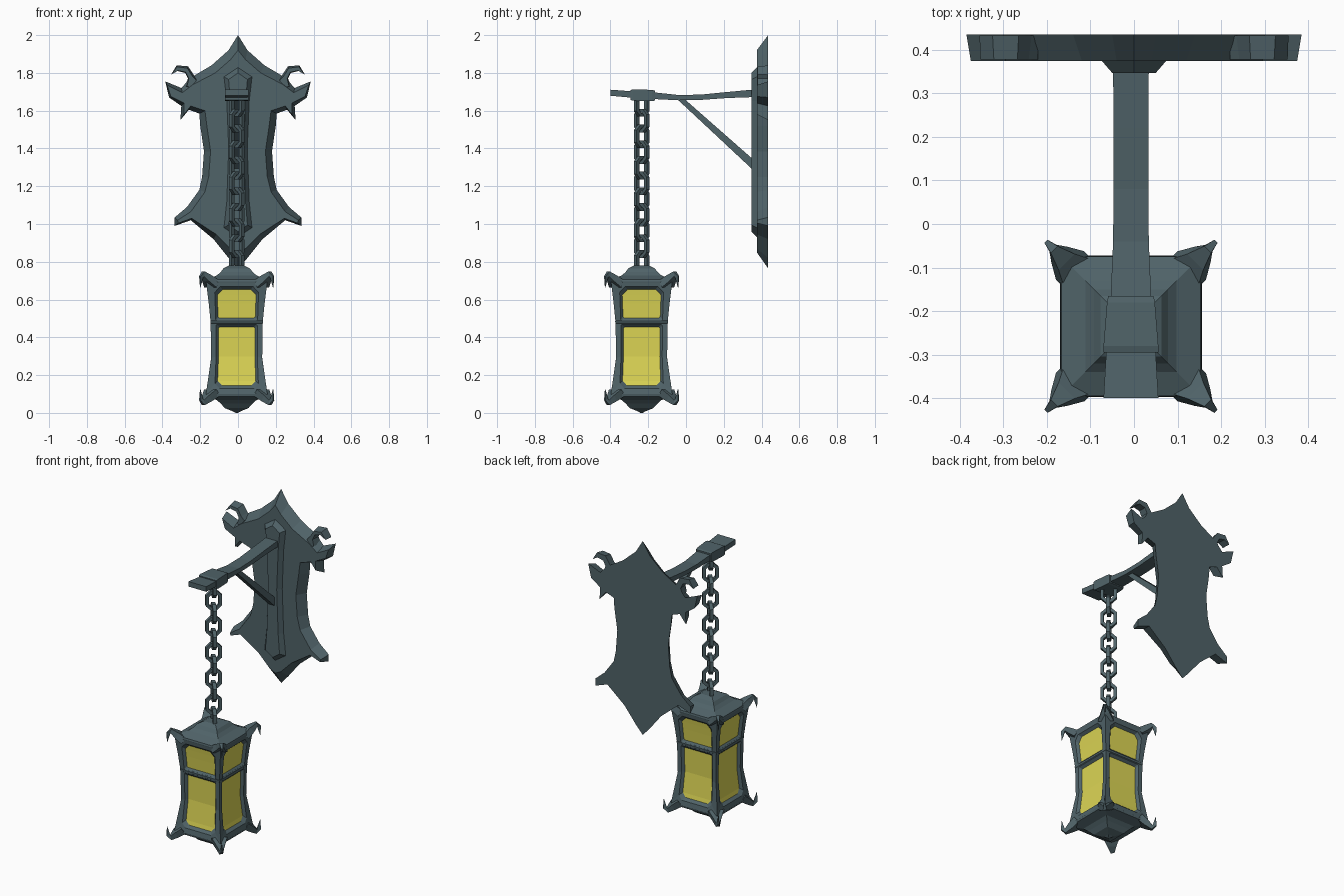
import bpy, bmesh, math
from mathutils import Vector, Matrix

if "Cube" in bpy.data.objects:
    bpy.data.objects.remove(bpy.data.objects["Cube"])

CX, CY = -0.007, -0.235  # lantern and chain axis


def material(name, col):
    m = bpy.data.materials.new(name)
    m.diffuse_color = (*col, 1)
    m.use_nodes = True
    m.node_tree.nodes["Principled BSDF"].inputs["Base Color"].default_value = m.diffuse_color
    return m


IRON = material("iron", (0.08, 0.125, 0.14))
GLASS = material("amber_glass", (0.72, 0.67, 0.09))


def make(name, verts, faces, mat=IRON, recalc=True):
    bm = bmesh.new()
    vs = [bm.verts.new(v) for v in verts]
    for f in faces:
        bm.faces.new([vs[i] for i in f])
    bmesh.ops.remove_doubles(bm, verts=bm.verts[:], dist=1e-5)
    if recalc:
        bmesh.ops.recalc_face_normals(bm, faces=bm.faces[:])
    me = bpy.data.meshes.new(name)
    bm.to_mesh(me)
    bm.free()
    me.materials.append(mat)
    ob = bpy.data.objects.new(name, me)
    bpy.context.collection.objects.link(ob)
    return ob


def loft(name, rings, cyclic=False):
    """Skin a list of equal rings, capped unless cyclic."""
    n, m = len(rings[0]), len(rings)
    faces = []
    for r in range(m if cyclic else m - 1):
        a, b = r * n, (r + 1) % m * n
        faces += [(a + i, a + (i + 1) % n, b + (i + 1) % n, b + i) for i in range(n)]
    if not cyclic:
        faces += [tuple(range(n)), tuple(range((m - 1) * n, m * n))]
    return make(name, [v for r in rings for v in r], faces)


def tube(name, path, sizes, side, cyclic=False):
    """Rectangular bar along a planar path; side is the plane normal."""
    path, side, n = [Vector(p) for p in path], Vector(side).normalized(), len(path)
    rings = []
    for i, p in enumerate(path):
        a = path[(i - 1) % n] if cyclic or i else p
        b = path[(i + 1) % n] if cyclic or i < n - 1 else p
        u = (b - a).normalized().cross(side)
        s, t = sizes[i]
        rings.append([p + side * s * j + u * t * k for j, k in ((1, 1), (-1, 1), (-1, -1), (1, -1))])
    return loft(name, rings, cyclic)


def mirrored(half):
    """Close a right-half outline that starts and ends on x = 0."""
    return half + [(-x, z) for x, z in half[-2:0:-1]]


def slab(name, back, front, y0, y1):
    return loft(name, [[(x, y0, z) for x, z in back], [(x, y1, z) for x, z in front]])


# Wall plate: back outline and slightly smaller front outline
outer = [(0, 2), (.05, 1.92), (.14, 1.84), (.25, 1.775), (.30, 1.72), (.385, 1.755), (.365, 1.67),
         (.30, 1.625), (.305, 1.55), (.26, 1.605), (.205, 1.585), (.20, 1.52), (.18, 1.385),
         (.19, 1.25), (.205, 1.18), (.27, 1.09), (.335, 1.035), (.335, .99), (.25, 1.02),
         (.13, .92), (.05, .82), (0, .765)]
inner = [(0, 1.92), (.04, 1.87), (.12, 1.80), (.235, 1.74), (.295, 1.695), (.375, 1.735), (.355, 1.675),
         (.285, 1.64), (.285, 1.58), (.25, 1.625), (.175, 1.60), (.165, 1.52), (.145, 1.385),
         (.155, 1.25), (.175, 1.17), (.25, 1.065), (.32, 1.02), (.315, 1.005), (.245, 1.03),
         (.115, .945), (.04, .87), (0, .85)]
slab("wall_plate", mirrored(outer), mirrored(inner), .435, .375)

# Curled hooks on the plate's shoulders, slimmer towards the front
hook = [(.22, 1.77), (.235, 1.79), (.265, 1.835), (.325, 1.84), (.355, 1.79), (.32, 1.81),
        (.28, 1.80), (.265, 1.77), (.28, 1.73), (.25, 1.72)]
hook_front = [(.22, 1.76), (.242, 1.783), (.268, 1.825), (.322, 1.832), (.353, 1.791), (.318, 1.812),
              (.277, 1.804), (.26, 1.77), (.27, 1.73), (.25, 1.72)]
for s in (1, -1):
    slab("plate_hook", [(s * x, z) for x, z in hook], [(s * x, z) for x, z in hook_front], .433, .378)

# Raised strip on the plate
strip = [(0, 1.83), (.075, 1.78), (.06, 1.65), (.05, 1.4), (.06, 1.12), (.075, .98), (0, .93)]
strip_front = [(0, 1.80), (.05, 1.765), (.04, 1.65), (.03, 1.4), (.04, 1.12), (.05, .995), (0, .96)]
slab("plate_strip", mirrored(strip), mirrored(strip_front), .376, .347)


# Arm, chain block and tip: sections of (y, z centre, half height, half width)
def beam(name, secs):
    loft(name, [[(CX + a * w, y, z + b * h) for a, b in ((-1, -1), (1, -1), (1, 1), (-1, 1))]
                for y, z, h, w in secs])


beam("arm", [(.36, 1.692, .02, .041), (.22, 1.683, .016, .04), (.08, 1.671, .014, .04),
             (-.04, 1.669, .014, .041), (-.18, 1.68, .018, .047)])
beam("arm_block", [(-.165, 1.68, .026, .052), (-.18, 1.68, .03, .055),
                   (-.28, 1.683, .03, .063), (-.295, 1.683, .026, .063)])
beam("arm_tip", [(-.28, 1.685, .017, .056), (-.40, 1.695, .016, .063)])

# Diagonal brace
tube("arm_brace", [(CX, -.035, 1.668), (CX, .36, 1.31)], [(.02, .013), (.02, .021)], (1, 0, 0))

# Chain of alternating elongated links with narrowed ends
link = [(.014, .053), (.038, .03), (.038, -.03), (.014, -.053)]
link += [(-a, z) for a, z in link[::-1]]
for i in range(11):
    ang = math.radians(45 if i % 2 else -45)
    c, s = math.cos(ang), math.sin(ang)
    tube("chain_link", [(CX + a * c, CY + a * s, 1.63 - .083 * i + z) for a, z in link],
         [(.011, .01)] * 8, (-s, c, 0), True)


# Lantern roof and base: stacked square rings of (z, half width)
def stack(name, secs):
    loft(name, [[(CX + a * w, CY + b * w, z) for a, b in ((-1, -1), (1, -1), (1, 1), (-1, 1))]
                for z, w in secs])


stack("lantern_roof", [(.675, .157), (.695, .162), (.705, .16), (.728, .105), (.745, .085),
                       (.765, .07), (.78, .04)])
stack("lantern_base", [(.12, .153), (.10, .163), (.088, .16), (.068, .105), (.05, .085),
                       (.025, .062), (.008, .02), (0, .006)])
stack("lantern_band", [(.47, .134), (.475, .139), (.487, .14), (.492, .136)])

# Lantern walls: waisted frame with recessed panes on four sides
PROFILE = [(.09, .165), (.17, .148), (.30, .134), (.48, .138), (.60, .15), (.70, .163)]


def half_width(z):
    for (a, p), (b, q) in zip(PROFILE, PROFILE[1:]):
        if z <= b:
            return p + (q - p) * (z - a) / (b - a)
    return q


def loop(z0, z1, cut0, cut1, margin, depth):
    """Ten wall points: right side going up, left side going down."""
    zm = (z0 + z1) / 2
    right = []
    for z, cut in ((z0, cut0), (z0 + cut0, 0), (zm, 0), (z1 - cut1, 0), (z1, cut1)):
        w = half_width(z)
        u = w if margin == 0 else .110 - margin + .35 * (w - .134)
        right.append((u - cut, -(w - depth), z))
    return right + [(-x, y, z) for x, y, z in right[::-1]]


frame_v, frame_f, pane_v, pane_f = [], [], [], []
for q in range(4):
    spin = Matrix.Translation((CX, CY, 0)) @ Matrix.Rotation(q * math.pi / 2, 4, 'Z')
    for lo, hi, z0, z1, c0, c1 in ((.10, .48, .13, .468, .025, .006), (.48, .69, .488, .668, .006, .03)):
        loops = [loop(lo, hi, 0, 0, 0, 0), loop(z0, z1, c0, c1, .001, 0),
                 loop(z0 + .015, z1 - .014, c0, c1, .014, .015)]
        base = len(frame_v)
        frame_v += [spin @ Vector(p) for l in loops for p in l]
        for k in (0, 10):
            frame_f += [(base + k + i, base + k + (i + 1) % 10,
                         base + k + 10 + (i + 1) % 10, base + k + 10 + i) for i in range(10)]
        base = len(pane_v)
        pane_v += [spin @ Vector(p) for p in loops[2]]
        pane_f += [(base + 9 - k, base + k, base + k + 1, base + 8 - k) for k in range(4)]


def clean(verts, faces):
    """Drop repeated corners so chamfer strips become triangles."""
    out = []
    for f in faces:
        keep = [i for j, i in enumerate(f) if (verts[i] - verts[f[j - 1]]).length > 1e-5]
        if len(keep) > 2:
            out.append(keep)
    return out


make("lantern_frame", frame_v, clean(frame_v, frame_f), IRON, False)
make("glass_panes", pane_v, pane_f, GLASS, False)

# Corner thorns curling to a point, mirrored top to bottom
for sx in (1, -1):
    for sy in (1, -1):
        for z0, f in ((.70, 1), (.09, -1)):
            path = [(.13, -.018), (.156, .012), (.178, .036), (.188, .02), (.193, -.035)]
            tube("corner_thorn", [(CX + sx * r, CY + sy * r, z0 + f * z) for r, z in path],
                 [(.046, .022), (.026, .019), (.011, .013), (.005, .011), (.001, .001)], (-sy, sx, 0))
